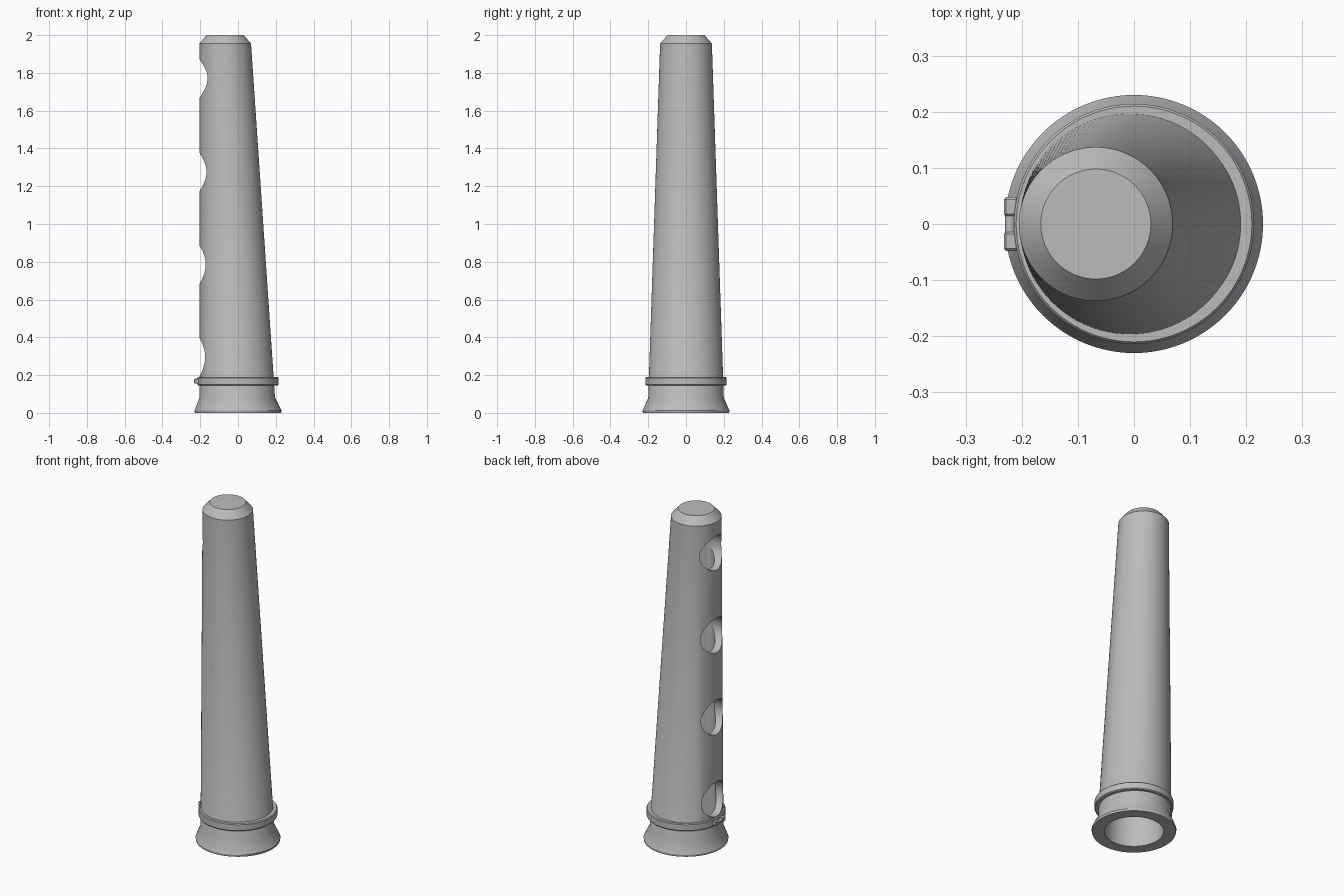
import bpy
import bmesh
from math import radians, sin, cos, tau
from mathutils import Matrix

cube = bpy.data.objects.get("Cube")
if cube:
    bpy.data.objects.remove(cube, do_unlink=True)

grey = bpy.data.materials.new("plain grey")
grey.use_nodes = True
colour = (0.5, 0.5, 0.5, 1)
grey.diffuse_color = colour
grey.node_tree.nodes["Principled BSDF"].inputs["Base Color"].default_value = colour


def finish(name, bm):
    bmesh.ops.recalc_face_normals(bm, faces=bm.faces)
    mesh = bpy.data.meshes.new(name)
    bm.to_mesh(mesh)
    bm.free()
    mesh.materials.append(grey)
    obj = bpy.data.objects.new(name, mesh)
    bpy.context.collection.objects.link(obj)
    return obj


def smooth(obj):
    bpy.ops.object.select_all(action="DESELECT")
    obj.select_set(True)
    bpy.context.view_layer.objects.active = obj
    bpy.ops.object.shade_smooth_by_angle(angle=radians(25))


def loft(name, rings, closed=False, sides=96):
    """Skin circles given as (height, centre x, radius)."""
    bm = bmesh.new()
    loops = [[bm.verts.new((cx + r * cos(tau * i / sides), r * sin(tau * i / sides), z))
              for i in range(sides)] for z, cx, r in rings]
    pairs = list(zip(loops, loops[1:]))
    if closed:
        pairs.append((loops[-1], loops[0]))
    else:
        bm.faces.new(loops[0])
        bm.faces.new(loops[-1])
    for a, b in pairs:
        for i in range(sides):
            j = (i + 1) % sides
            bm.faces.new((a[i], a[j], b[j], b[i]))
    return finish(name, bm)


# Hollow leaning tube: bore from the top down, then flared foot and outer wall
wall = 0.04
top_x, top_r = -0.068, 0.137
tube = loft("tapered_tube", [
    (1.93, top_x, top_r - wall),
    (0.08, -0.004, 0.16),
    (0, 0, 0.16),
    (0, 0, 0.228),
    (0.012, 0, 0.23),
    (0.08, -0.004, 0.2),
    (1.955, top_x, top_r),
    (2.0, top_x, 0.098),
])

# Round holes through the straight side
for z in (0.295, 0.785, 1.275, 1.77):
    bm = bmesh.new()
    bmesh.ops.create_cone(bm, cap_ends=True, segments=64, radius1=0.103, radius2=0.103,
                          depth=0.24,
                          matrix=Matrix.Translation((-0.18, 0, z)) @ Matrix.Rotation(radians(90), 4, "Y"))
    cutter = finish("hole_cutter", bm)
    cutter.hide_render = True
    cut = tube.modifiers.new("hole", "BOOLEAN")
    cut.operation = "DIFFERENCE"
    cut.solver = "EXACT"
    cut.object = cutter
    bpy.context.view_layer.objects.active = tube
    bpy.ops.object.modifier_apply(modifier=cut.name)
    bpy.data.objects.remove(cutter, do_unlink=True)
smooth(tube)

# Clamp band around the neck
band = loft("clamp_band", [
    (0.145, 0, 0.19), (0.145, 0, 0.21), (0.15, 0, 0.214),
    (0.185, 0, 0.214), (0.19, 0, 0.21), (0.19, 0, 0.19),
], closed=True)
smooth(band)

# Clamp lugs and the bolt joining them
for side, name in ((1, "back_clamp_lug"), (-1, "front_clamp_lug")):
    bm = bmesh.new()
    bmesh.ops.create_cube(bm, size=1, matrix=Matrix.Translation((-0.219, side * 0.031, 0.168))
                          @ Matrix.Diagonal((0.026, 0.034, 0.026, 1)))
    bmesh.ops.bevel(bm, geom=bm.edges[:], offset=0.004, segments=1, affect="EDGES")
    finish(name, bm)

bm = bmesh.new()
bmesh.ops.create_cone(bm, cap_ends=True, segments=16, radius1=0.009, radius2=0.009, depth=0.08,
                      matrix=Matrix.Translation((-0.221, 0, 0.168)) @ Matrix.Rotation(radians(90), 4, "X"))
smooth(finish("clamp_bolt", bm))
